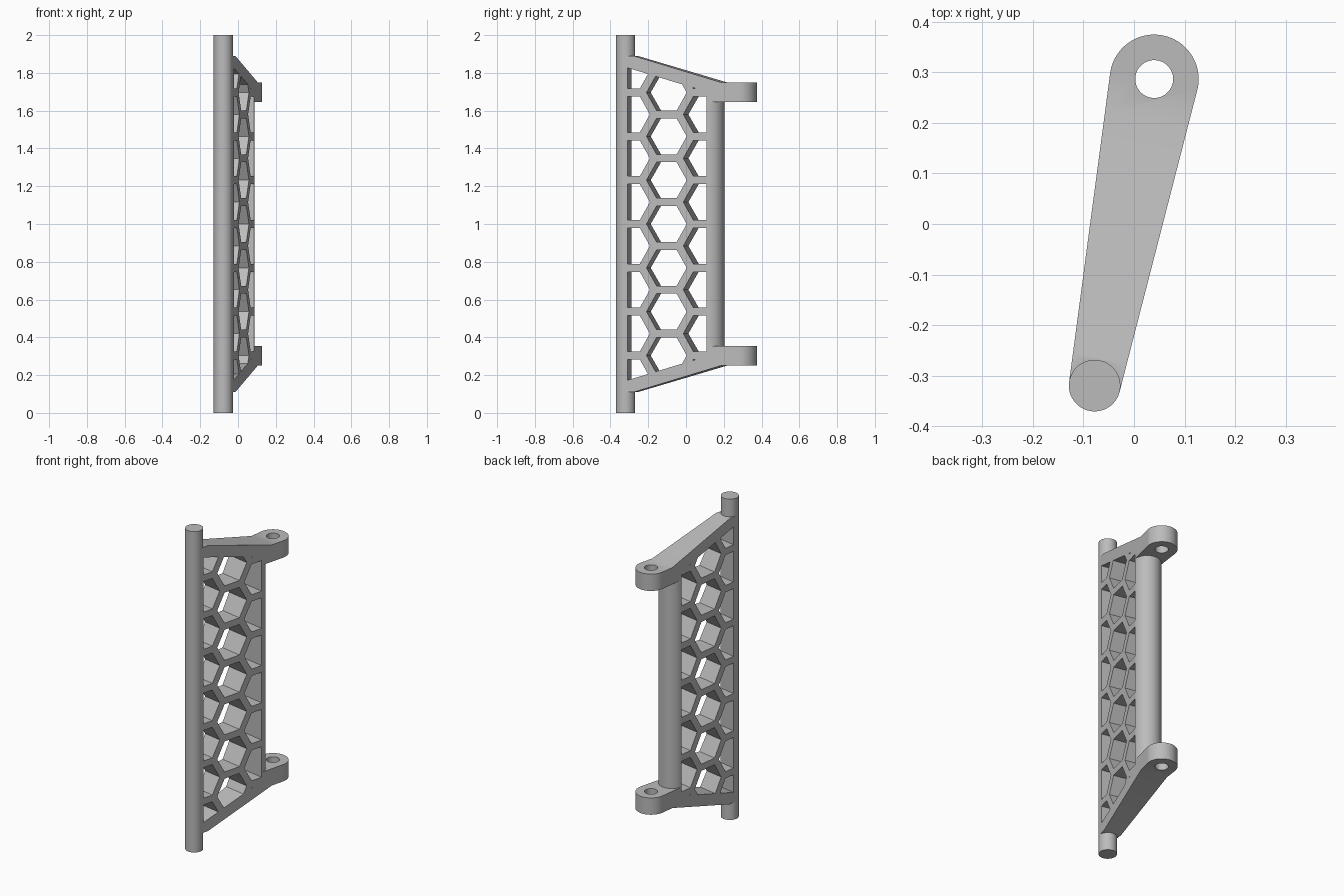
import bpy, bmesh, math
from mathutils import Matrix

if "Cube" in bpy.data.objects:
    bpy.data.objects.remove(bpy.data.objects["Cube"])

# Local frame: u along the arm from the pin, v across it, z up
PIN, LUG = (-0.078, -0.32), (0.04, 0.287)
R_PIN, R_LUG, R_HOLE = 0.051, 0.088, 0.0375
DU, DV = LUG[0] - PIN[0], LUG[1] - PIN[1]
LEN = math.hypot(DU, DV)
TILT = math.asin((R_LUG - R_PIN) / LEN)
U_COL = 0.453                              # centre of rounded web edge
R_COL = R_PIN + (R_LUG - R_PIN) * U_COL / LEN
U0, U1, Z0, Z1 = 0.055, 0.53, 0.11, 0.25   # sloped edge of the arms
SLOPE = (Z1 - Z0) / (U1 - U0)


def prism(name, polys, lo, hi, sideways=False):
    """Extrude 2D outlines along z, or along v when sideways."""
    bm = bmesh.new()
    for poly in polys:
        def ring(h):
            return [bm.verts.new((a, h, b) if sideways else (a, b, h)) for a, b in poly]
        low, high = ring(lo), ring(hi)
        bm.faces.new(low)
        bm.faces.new(high)
        for i in range(len(poly)):
            j = (i + 1) % len(poly)
            bm.faces.new((low[i], low[j], high[j], high[i]))
    bmesh.ops.recalc_face_normals(bm, faces=bm.faces)
    me = bpy.data.meshes.new(name)
    bm.to_mesh(me)
    bm.free()
    ob = bpy.data.objects.new(name, me)
    bpy.context.collection.objects.link(ob)
    return ob


def arc(cu, r, a0, a1, n):
    return [(cu + r * math.cos(a0 + (a1 - a0) * i / n),
             r * math.sin(a0 + (a1 - a0) * i / n)) for i in range(n + 1)]


def circle(cu, r, n=64):
    return arc(cu, r, 0, 2 * math.pi, n)[:-1]


def combine(ob, tool, operation):
    """Boolean the tool into the object and remove the tool."""
    mod = ob.modifiers.new("combine", 'BOOLEAN')
    mod.operation, mod.solver, mod.object = operation, 'EXACT', tool
    bpy.context.view_layer.update()
    me = bpy.data.meshes.new_from_object(ob.evaluated_get(bpy.context.evaluated_depsgraph_get()))
    ob.modifiers.clear()
    ob.data = me
    bpy.data.objects.remove(tool)


def clip(poly, a, b, c):
    """Keep the part of a convex outline where a*u + b*z >= c."""
    out = []
    for i, p in enumerate(poly):
        q = poly[(i + 1) % len(poly)]
        dp, dq = a * p[0] + b * p[1] - c, a * q[0] + b * q[1] - c
        if dp >= 0:
            out.append(p)
        if dp * dq < 0:
            t = dp / (dp - dq)
            out.append((p[0] + t * (q[0] - p[0]), p[1] + t * (q[1] - p[1])))
    return out


# Tapered arm outline, trimmed to the sloped side profile
T = math.pi / 2 + TILT
pin_side = (R_PIN * math.cos(T), R_PIN * math.sin(T))
outline = [(pin_side[0], -pin_side[1])] + arc(LEN, R_LUG, -T, T, 48) + [pin_side]
bracket = prism("hinge_bracket", [outline], 0.02, 1.98)
half = [(-0.2, Z0), (U0, Z0), (U1, Z1), (1, Z1)]
side = half + [(u, 2 - z) for u, z in reversed(half)]
combine(bracket, prism("side_profile", [side], -0.3, 0.3, True), 'INTERSECT')

# Gap between the two lugs, leaving the rounded web edge
gap = arc(U_COL, R_COL, math.pi / 2, -math.pi / 2, 40)
gap += [(U_COL, -0.2), (0.9, -0.2), (0.9, 0.2), (U_COL, 0.2)]
combine(bracket, prism("lug_gap", [gap], 0.355, 1.645), 'DIFFERENCE')

# Pin and lug holes
combine(bracket, prism("pin", [circle(0, R_PIN)], 0, 2), 'UNION')
combine(bracket, prism("lug_hole", [circle(LEN, R_HOLE, 48)], -0.1, 2.1), 'DIFFERENCE')

# Honeycomb windows, clipped to the frame
PITCH, FLAT = 0.232, 0.19
inner = Z0 + 0.073 - SLOPE * U0
cells = []
for col in range(3):
    cu = 0.234 + (col - 1) * PITCH * math.sqrt(3) / 2
    for row in range(-4, 5):
        cz = 1 + PITCH * (row + (0 if col == 1 else 0.5))
        cell = [(cu + u, cz + z) for u, z in circle(0, FLAT / math.sqrt(3), 6)]
        for plane in ((1, 0, 0.022), (-1, 0, -U_COL),
                      (-SLOPE, 1, inner), (-SLOPE, -1, inner - 2)):
            cell = clip(cell, *plane)
        if len(cell) > 2:
            cells.append(cell)
combine(bracket, prism("honeycomb", cells, -0.3, 0.3, True), 'DIFFERENCE')

# Turn into place
bracket.data.transform(Matrix.Translation((*PIN, 0)) @ Matrix.Rotation(math.atan2(DV, DU), 4, 'Z'))

# Colour and shading
grey = bpy.data.materials.new("grey")
grey.diffuse_color = (0.5, 0.5, 0.5, 1)
grey.use_nodes = True
grey.node_tree.nodes["Principled BSDF"].inputs["Base Color"].default_value = grey.diffuse_color
bracket.data.materials.clear()
bracket.data.materials.append(grey)
bpy.context.view_layer.objects.active = bracket
bracket.select_set(True)
bpy.ops.object.shade_smooth_by_angle(angle=math.radians(25))
bracket.modifiers.new("flat_sides", 'WEIGHTED_NORMAL').keep_sharp = True
